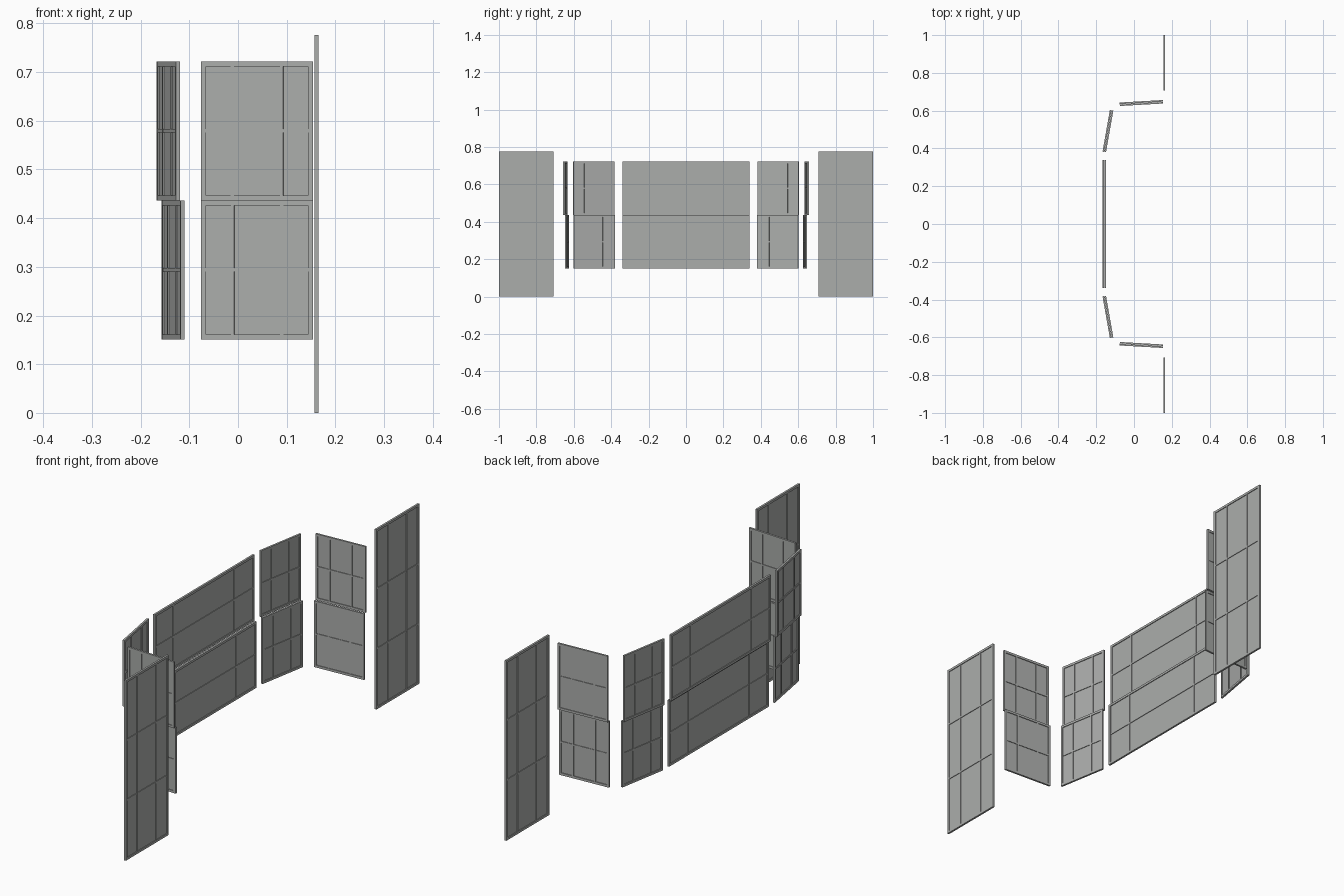
import bpy, bmesh, math
from mathutils import Matrix

if "Cube" in bpy.data.objects:
    bpy.data.objects.remove(bpy.data.objects["Cube"])

grey = bpy.data.materials.new("window_grey")
grey.diffuse_color = (0.41, 0.42, 0.41, 1)
grey.use_nodes = True
grey.node_tree.nodes["Principled BSDF"].inputs["Base Color"].default_value = grey.diffuse_color

DEPTH = 0.0085   # frame thickness
FRAME = 0.010    # frame border width
BAR = 0.007      # glazing bar width


def box(bm, x0, x1, z0, z1, d):
    m = Matrix.Translation(((x0 + x1) / 2, 0, (z0 + z1) / 2)) @ \
        Matrix.Diagonal((x1 - x0, d, z1 - z0, 1))
    bmesh.ops.create_cube(bm, size=1, matrix=m)


def make_object(name, bm, cx, cy, z0, angle):
    me = bpy.data.meshes.new(name)
    bm.to_mesh(me)
    bm.free()
    me.materials.append(grey)
    ob = bpy.data.objects.new(name, me)
    ob.location = (cx, cy, z0)
    ob.rotation_euler = (0, 0, math.radians(angle))
    bpy.context.collection.objects.link(ob)


def window(name, cx, cy, z0, z1, width, angle, columns, rows):
    """Glazed panel: border frame, bars at column fractions, pane in the middle."""
    w, h = width / 2, z1 - z0
    # frame
    bm = bmesh.new()
    box(bm, -w, -w + FRAME, 0, h, DEPTH)
    box(bm, w - FRAME, w, 0, h, DEPTH)
    box(bm, -w + FRAME, w - FRAME, 0, FRAME, DEPTH)
    box(bm, -w + FRAME, w - FRAME, h - FRAME, h, DEPTH)
    make_object(name + "_frame", bm, cx, cy, z0, angle)
    # glazing bars
    bm = bmesh.new()
    for f in columns:
        x = -w + f * width
        box(bm, x - BAR / 2, x + BAR / 2, FRAME, h - FRAME, DEPTH - 0.001)
    for i in range(1, rows):
        z = h * i / rows
        box(bm, -w + FRAME, w - FRAME, z - BAR / 2, z + BAR / 2, DEPTH - 0.0012)
    make_object(name + "_bars", bm, cx, cy, z0, angle)
    # pane
    bm = bmesh.new()
    box(bm, -w + FRAME / 2, w - FRAME / 2, FRAME / 2, h - FRAME / 2, 0.002)
    make_object(name + "_pane", bm, cx, cy, z0, angle)


THIRDS = (0.28, 0.72)
Z0, ZM, Z1 = 0.151, 0.4365, 0.722

# wide central sashes, upper one set outside the lower
window("centre_upper_sash", -0.163, 0, ZM, Z1, 0.68, 90, (0.19, 0.80), 2)
window("centre_lower_sash", -0.153, 0, Z0, ZM, 0.68, 90, (0.19, 0.80), 2)

# mirrored angled sashes, return sashes and tall end windows
for side, s in (("left", -1), ("right", 1)):
    window(side + "_angled_upper_sash", -0.143, s * 0.4925, ZM, Z1, 0.223, s * 80, THIRDS, 2)
    window(side + "_angled_lower_sash", -0.133, s * 0.4905, Z0, ZM, 0.223, s * 80, THIRDS, 2)
    window(side + "_return_upper_sash", 0.039, s * 0.6455, ZM, Z1, 0.23, s * 3.3, THIRDS, 2)
    window(side + "_return_lower_sash", 0.0395, s * 0.6355, Z0, ZM, 0.23, s * 3.3, THIRDS, 2)
    window(side + "_tall_window", 0.161, s * 0.854, 0, 0.776, 0.292, 90, THIRDS, 3)
